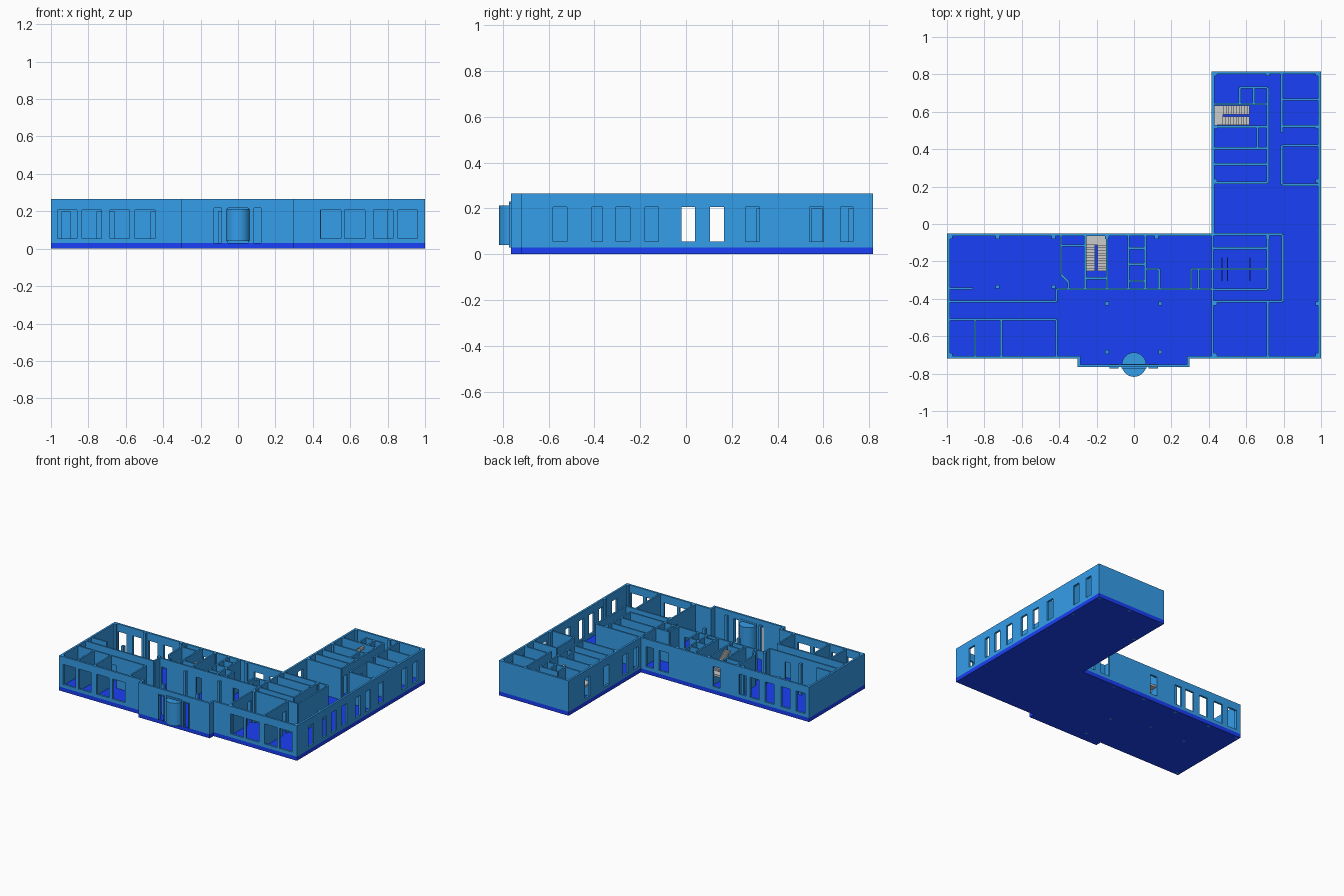
import bpy, bmesh, math
from mathutils import Vector

if "Cube" in bpy.data.objects:
    bpy.data.objects.remove(bpy.data.objects["Cube"])

FLOOR, TOP, NORTH = 0.03, 0.265, 0.816


def material(name, rgb):
    m = bpy.data.materials.new(name)
    m.diffuse_color = (*rgb, 1)
    m.use_nodes = True
    m.node_tree.nodes["Principled BSDF"].inputs["Base Color"].default_value = m.diffuse_color
    return m


WALL = material("wall_blue", (0.035, 0.34, 0.82))
SLAB = material("floor_blue", (0.01, 0.05, 0.93))


def finish(name, bm, mat=None):
    bmesh.ops.recalc_face_normals(bm, faces=bm.faces)
    me = bpy.data.meshes.new(name)
    bm.to_mesh(me)
    bm.free()
    ob = bpy.data.objects.new(name, me)
    bpy.context.collection.objects.link(ob)
    if mat:
        me.materials.append(mat)
    return ob


def box(bm, x0, x1, y0, y1, z0, z1):
    vs = bmesh.ops.create_cube(bm, size=1)["verts"]
    for v in vs:
        v.co = ((x0 + x1) / 2 + v.co.x * (x1 - x0),
                (y0 + y1) / 2 + v.co.y * (y1 - y0),
                (z0 + z1) / 2 + v.co.z * (z1 - z0))


def wall(bm, p, q, t=0.012, holes=()):
    """Upright wall from p to q; holes are (start, end, bottom, top) along its length."""
    p, q = Vector((*p, 0)), Vector((*q, 0))
    along = (q - p).normalized()
    side = Vector((-along.y, along.x, 0)) * t / 2
    ss = sorted({0, (q - p).length, *[s for h in holes for s in h[:2]]})
    zs = sorted({FLOOR, TOP, *[z for h in holes for z in h[2:]]})
    cache = {}

    def vert(i, j, k):
        if (i, j, k) not in cache:
            cache[i, j, k] = bm.verts.new(p + along * ss[i] + side * k + Vector((0, 0, zs[j])))
        return cache[i, j, k]

    def solid(i, j):
        if not (0 <= i < len(ss) - 1 and 0 <= j < len(zs) - 1):
            return False
        s, z = (ss[i] + ss[i + 1]) / 2, (zs[j] + zs[j + 1]) / 2
        return not any(a < s < b and c < z < d for a, b, c, d in holes)

    for i in range(len(ss) - 1):
        for j in range(len(zs) - 1):
            if not solid(i, j):
                continue
            ring = [(i, j), (i + 1, j), (i + 1, j + 1), (i, j + 1)]
            for k in (-1, 1):
                bm.faces.new([vert(*c, k) for c in ring[::k]])
            for n, (di, dj) in enumerate([(0, -1), (1, 0), (0, 1), (-1, 0)]):
                if not solid(i + di, j + dj):
                    a, b = ring[n], ring[(n + 1) % 4]
                    bm.faces.new([vert(*a, -1), vert(*b, -1), vert(*b, 1), vert(*a, 1)])


def openings(spans, origin, z0=0.055, z1=0.207):
    return [(a - origin, b - origin, z0, z1) for a, b in spans]


# floor slab
outline = [(-1, -.72), (-.302, -.72), (-.302, -.765), (.298, -.765), (.298, -.72),
           (1, -.72), (1, NORTH), (.415, NORTH), (.415, -.05), (-1, -.05)]
bm = bmesh.new()
low = [bm.verts.new((x, y, 0)) for x, y in outline]
high = [bm.verts.new((x, y, FLOOR)) for x, y in outline]
bm.faces.new(low[::-1])
bm.faces.new(high)
for i in range(len(low)):
    j = (i + 1) % len(low)
    bm.faces.new([low[i], low[j], high[j], high[i]])
finish("floor_slab", bm, SLAB)

# outer walls with window and entrance openings
T, H = 0.015, 0.0075
bm = bmesh.new()
wall(bm, (-1, -.72 + H), (-.287, -.72 + H), T, openings(
    [(-.965, -.86), (-.835, -.73), (-.685, -.58), (-.55, -.445)], -1))
wall(bm, (.283, -.72 + H), (1, -.72 + H), T, openings(
    [(.44, .55), (.57, .68), (.725, .83), (.855, .96)], .283))
wall(bm, (-.302, -.765 + H), (.298, -.765 + H), T,
     openings([(-.13, -.085), (.085, .125)], -.302, FLOOR, .22)
     + openings([(-.06, .06)], -.302, FLOOR, .225))
for x in (-.302 + H, .298 - H):
    wall(bm, (x, -.765), (x, -.705), T)
wall(bm, (1 - H, -.72), (1 - H, NORTH), T, openings(
    [(-.58, -.52), (-.41, -.365), (-.305, -.245), (-.18, -.12), (-.02, .04),
     (.105, .165), (.26, .32), (.54, .60), (.675, .73)], -.72))
wall(bm, (.415, NORTH - H), (1, NORTH - H), T)
wall(bm, (.415 + H, -.065), (.415 + H, NORTH), T, openings(
    [(-.02, .04), (.105, .165), (.33, .39), (.56, .62)], -.065))
wall(bm, (-1, -.05 - H), (.43, -.05 - H), T, openings(
    [(-.965, -.89), (-.84, -.765), (-.705, -.63), (-.58, -.505), (-.47, -.41),
     (-.25, -.19), (.18, .26), (.31, .37)], -1))
wall(bm, (-1 + H, -.72), (-1 + H, -.05), T)
finish("outer_walls", bm, WALL)

# interior partitions: lines along x as (y, x0, x1, door starts), along y as (x, y0, y1, door starts)
rows = [
    (-.415, -.99, -.415, [.40]), (-.51, -.99, -.415, [.05, .235, .285, .525]), (-.345, -.99, -.86, []),
    (-.347, -.415, .42, [.02, .31, .62]), (-.115, -.39, -.26, []), (-.29, -.26, -.145, [.03]),
    (-.13, -.03, .06, []), (-.215, -.03, .06, []), (-.305, -.03, .06, []), (-.24, .06, .135, []),
    (-.24, .305, .715, []), (-.415, .42, .795, []), (-.055, .42, .795, []),
    (-.35, .42, .715, []), (-.13, .42, .715, []),
    (.22, .42, .715, []), (.32, .42, .715, []), (.405, .42, .715, []), (.52, .42, .715, []),
    (.642, .42, .715, []), (.73, .565, .715, []),
    (.665, .79, .99, []), (.522, .79, .99, [.03]), (.42, .79, .99, []), (.21, .79, .99, [])]
cols = [
    (-.415, -.415, -.347, []), (-.415, -.71, -.51, []), (-.85, -.71, -.51, []), (-.71, -.71, -.51, []),
    (-.39, -.27, -.06, []), (-.35, -.347, -.31, []), (-.26, -.347, -.06, []), (-.145, -.347, -.06, []),
    (-.03, -.347, -.06, []), (.06, -.347, -.06, []), (.135, -.347, -.24, []), (.305, -.347, -.24, []),
    (.345, -.347, -.24, []), (.42, -.71, -.06, [.22]), (.795, -.415, -.055, []), (.715, -.35, -.06, [.02, .23]),
    (.715, -.71, -.415, [.22]), (.715, .22, .52, [.02, .12, .21]), (.715, .52, .73, []),
    (.565, .642, .73, []), (.64, .642, .73, []), (.66, .405, .52, []),
    (.79, .49, .81, [.06, .22]), (.79, .21, .42, [.10])]
bm = bmesh.new()
for y, a, b, doors in rows:
    wall(bm, (a, y), (b, y), holes=[(d, d + .045, FLOOR, .2) for d in doors])
for x, a, b, doors in cols:
    wall(bm, (x, a), (x, b), holes=[(d, d + .045, FLOOR, .2) for d in doors])
wall(bm, (-.39, -.27), (-.35, -.31))
finish("interior_walls", bm, WALL)

# structural columns
bm = bmesh.new()
spots = [(-.73, -.335), (-.43, -.335), (-.145, -.425), (.14, -.425), (-.145, -.685), (.14, -.685),
         (-.73, -.07), (-.43, -.07), (-.145, -.07), (.12, -.07), (.715, -.07), (.715, .80),
         (-.98, -.70), (-.98, -.07)]
spots += [(x, y) for x in (.435, .98) for y in (-.70, -.425, .23, .52, .80)]
for x, y in spots:
    box(bm, x - .01, x + .01, y - .01, y + .01, 0, TOP)
finish("columns", bm, WALL)

# washroom stall partitions
bm = bmesh.new()
for x in (.47, .50, .62):
    box(bm, x - .002, x + .002, -.305, -.18, .05, .18)
finish("stall_partitions", bm, SLAB)


def staircase(name, origin, run_dir, flight_w, gap, landing, run, steps):
    """Half-turn stair: landing at origin, two flights leaving it along run_dir."""
    bm = bmesh.new()
    run_dir = Vector((*run_dir, 0))
    across = Vector((abs(run_dir.y), abs(run_dir.x), 0))
    o = Vector((*origin, 0))

    def block(r0, r1, a0, a1, z0, z1):
        p, q = o + run_dir * r0 + across * a0, o + run_dir * r1 + across * a1
        box(bm, min(p.x, q.x), max(p.x, q.x), min(p.y, q.y), max(p.y, q.y), z0, z1)

    mid, rise, tread = .145, .115 / (steps + 1), run / steps
    block(0, landing, 0, 2 * flight_w + gap, mid - .015, mid)
    for i in range(steps):
        r = landing + i * tread
        for a, z in ((0, mid - (i + 1) * rise), (flight_w + gap, mid + (i + 1) * rise)):
            block(r, r + tread, a, a + flight_w, max(FLOOR, z - .02), z)
    finish(name, bm)


staircase("main_stair", (-.256, -.062), (0, -1), .048, .012, .05, .14, 10)
staircase("wing_stair", (.427, .528), (1, 0), .048, .010, .05, .14, 10)

# revolving entrance drum, capped
bm = bmesh.new()
bmesh.ops.create_cone(bm, cap_ends=True, segments=48, radius1=.065, radius2=.065, depth=.172)
bmesh.ops.translate(bm, verts=bm.verts, vec=(0, -.752, .126))
drum = finish("entrance_drum", bm, WALL)
bpy.context.view_layer.objects.active = drum
drum.select_set(True)
bpy.ops.object.shade_smooth_by_angle(angle=math.radians(30))


# projecting frames around the drum and the side doors
def frame(name, x0, x1, top, w):
    bm = bmesh.new()
    box(bm, x0, x0 + w, -.773, -.748, FLOOR, top)
    box(bm, x1 - w, x1, -.773, -.748, FLOOR, top)
    box(bm, x0 + w, x1 - w, -.773, -.748, top - w, top)
    finish(name, bm, WALL)


frame("entrance_frame", -.066, .066, .23, .012)
frame("left_door_frame", -.132, -.083, .222, .004)
frame("right_door_frame", .078, .127, .222, .004)
